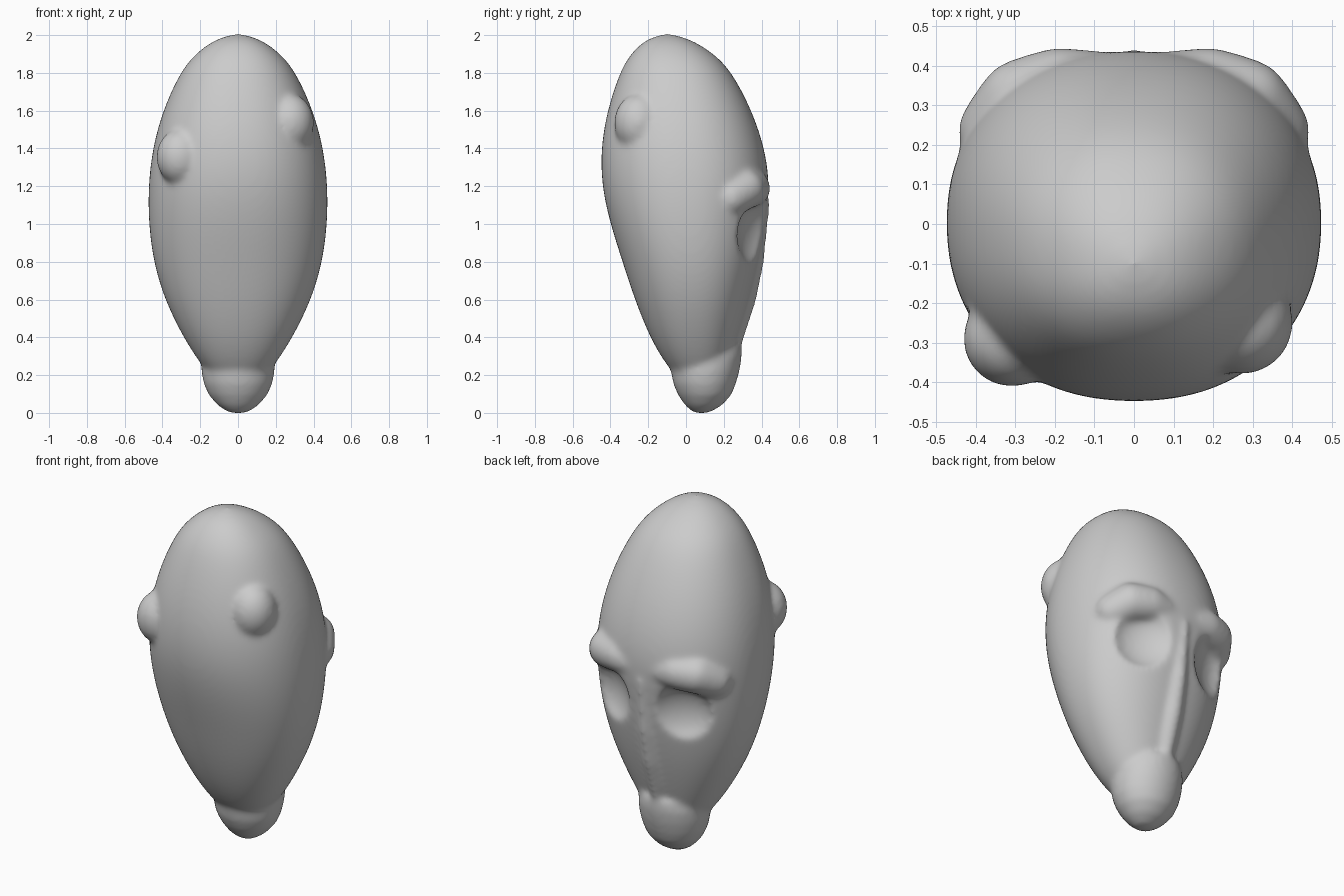
import bpy, bmesh, math
from mathutils import Vector, Matrix

cube = bpy.data.objects.get("Cube")
if cube:
    bpy.data.objects.remove(cube, do_unlink=True)

clay = bpy.data.materials.new("grey_clay")
clay.use_nodes = True
clay.diffuse_color = (0.6, 0.6, 0.6, 1)
clay.node_tree.nodes["Principled BSDF"].inputs["Base Color"].default_value = (0.6, 0.6, 0.6, 1)


def finish(bm, name):
    bmesh.ops.recalc_face_normals(bm, faces=bm.faces[:])
    mesh = bpy.data.meshes.new(name)
    bm.to_mesh(mesh)
    bm.free()
    ob = bpy.data.objects.new(name, mesh)
    bpy.context.scene.collection.objects.link(ob)
    return ob


def ellipsoid(name, centre, radii, turn=0):
    bm = bmesh.new()
    mat = (Matrix.Translation(centre) @ Matrix.Rotation(math.radians(turn), 4, 'Z')
           @ Matrix.Diagonal((*radii, 1)))
    bmesh.ops.create_uvsphere(bm, u_segments=40, v_segments=24, radius=1, matrix=mat)
    return finish(bm, name)


def bulge(c, power):
    return math.copysign(abs(c) ** (2 / power), c)


def loft(name, rings, bottom, top, sides=48, power=2.0):
    """Closed skin through superelliptic rings of (z, half width, y min, y max)."""
    bm = bmesh.new()
    rows = []
    angles = [2 * math.pi * i / sides for i in range(sides)]
    for z, w, y0, y1 in rings:
        cy, ry = (y0 + y1) / 2, (y1 - y0) / 2
        rows.append([bm.verts.new((w * bulge(math.cos(a), power),
                                   cy + ry * bulge(math.sin(a), power), z)) for a in angles])
    for a, b in zip(rows, rows[1:]):
        for i in range(sides):
            j = (i + 1) % sides
            bm.faces.new((a[i], a[j], b[j], b[i]))
    for row, tip in ((rows[0], bottom), (rows[-1], top)):
        v = bm.verts.new(tip)
        for i in range(sides):
            bm.faces.new((row[i], row[(i + 1) % sides], v))
    return finish(bm, name)


def brow(side):
    """Thick arch wrapping round the temple, made of overlapping balls."""
    pts = [Vector((side * x, y, z)) for x, y, z in
           ((0.08, 0.355, 1.18), (0.19, 0.347, 1.195), (0.285, 0.31, 1.19), (0.345, 0.235, 1.145))]
    parts = []
    for k in range(13):
        t = k / 4
        i = min(int(t), 2)
        p = pts[i].lerp(pts[i + 1], t - i)
        r = 0.075 + 0.032 * math.sin(math.pi * (k + 1) / 18)
        parts.append(ellipsoid("brow_ball", p, (r, r, r)))
    return parts


# Skull: long egg with a flatter face on the +y side
head = loft("head", [
    (0.17, 0.11, -0.02, 0.17), (0.25, 0.19, -0.10, 0.22), (0.40, 0.288, -0.19, 0.275),
    (0.60, 0.388, -0.27, 0.337), (0.80, 0.448, -0.335, 0.385), (1.00, 0.474, -0.40, 0.418),
    (1.20, 0.477, -0.447, 0.447), (1.40, 0.455, -0.453, 0.42), (1.60, 0.402, -0.42, 0.353),
    (1.80, 0.312, -0.355, 0.25), (1.90, 0.235, -0.30, 0.16), (1.98, 0.13, -0.22, 0.035)],
    (0, 0.07, 0.14), (0, -0.10, 2.018), power=2.2)
sub = head.modifiers.new("round", 'SUBSURF')
sub.levels = sub.render_levels = 2

# Broad hollow eye sockets below the brows
cutters = []
for s in (-1, 1):
    cutters.append(ellipsoid("socket_cutter", (s * 0.235, 0.405, 0.95),
                             (0.195, 0.105, 0.18), turn=-s * 32))

# Chin, temple bumps, nose ridge and brows
added = [
    loft("chin", [(0.01, 0.055, 0.035, 0.13), (0.045, 0.108, -0.005, 0.19),
                  (0.10, 0.155, -0.042, 0.24), (0.16, 0.182, -0.068, 0.264),
                  (0.23, 0.195, -0.08, 0.284), (0.30, 0.192, -0.06, 0.295),
                  (0.36, 0.16, -0.01, 0.295)],
         (0, 0.08, 0), (0, 0.16, 0.46)),
    ellipsoid("right_bump", (-0.308, -0.29, 1.36), (0.124, 0.122, 0.148)),
    ellipsoid("left_bump", (0.272, -0.25, 1.54), (0.13, 0.13, 0.155)),
    loft("nose", [(0.36, 0.05, 0.12, 0.295), (0.46, 0.065, 0.14, 0.326),
                  (0.60, 0.075, 0.14, 0.372), (0.80, 0.075, 0.14, 0.413),
                  (1.00, 0.06, 0.14, 0.434), (1.12, 0.05, 0.14, 0.447)],
         (0, 0.2, 0.30), (0, 0.3, 1.25), 32),
] + brow(-1) + brow(1)

for tools, mode in ((cutters, 'DIFFERENCE'), (added, 'UNION')):
    for tool in tools:
        tool.hide_render = True
        mod = head.modifiers.new(tool.name, 'BOOLEAN')
        mod.operation, mod.object, mod.solver = mode, tool, 'EXACT'

# Fuse everything into one soft clay skin
fuse = head.modifiers.new("fuse", 'REMESH')
fuse.mode, fuse.voxel_size = 'VOXEL', 0.0125
soften = head.modifiers.new("soften", 'SMOOTH')
soften.factor, soften.iterations = 0.5, 22

bpy.context.view_layer.update()
graph = bpy.context.evaluated_depsgraph_get()
skin = bpy.data.meshes.new_from_object(head.evaluated_get(graph))
head.modifiers.clear()
head.data = skin
for tool in cutters + added:
    bpy.data.objects.remove(tool, do_unlink=True)

# Rest the chin on the ground
low = min(v.co.z for v in skin.vertices)
skin.transform(Matrix.Translation((0, 0, -low)))
skin.materials.clear()
skin.materials.append(clay)
for p in skin.polygons:
    p.use_smooth = True
